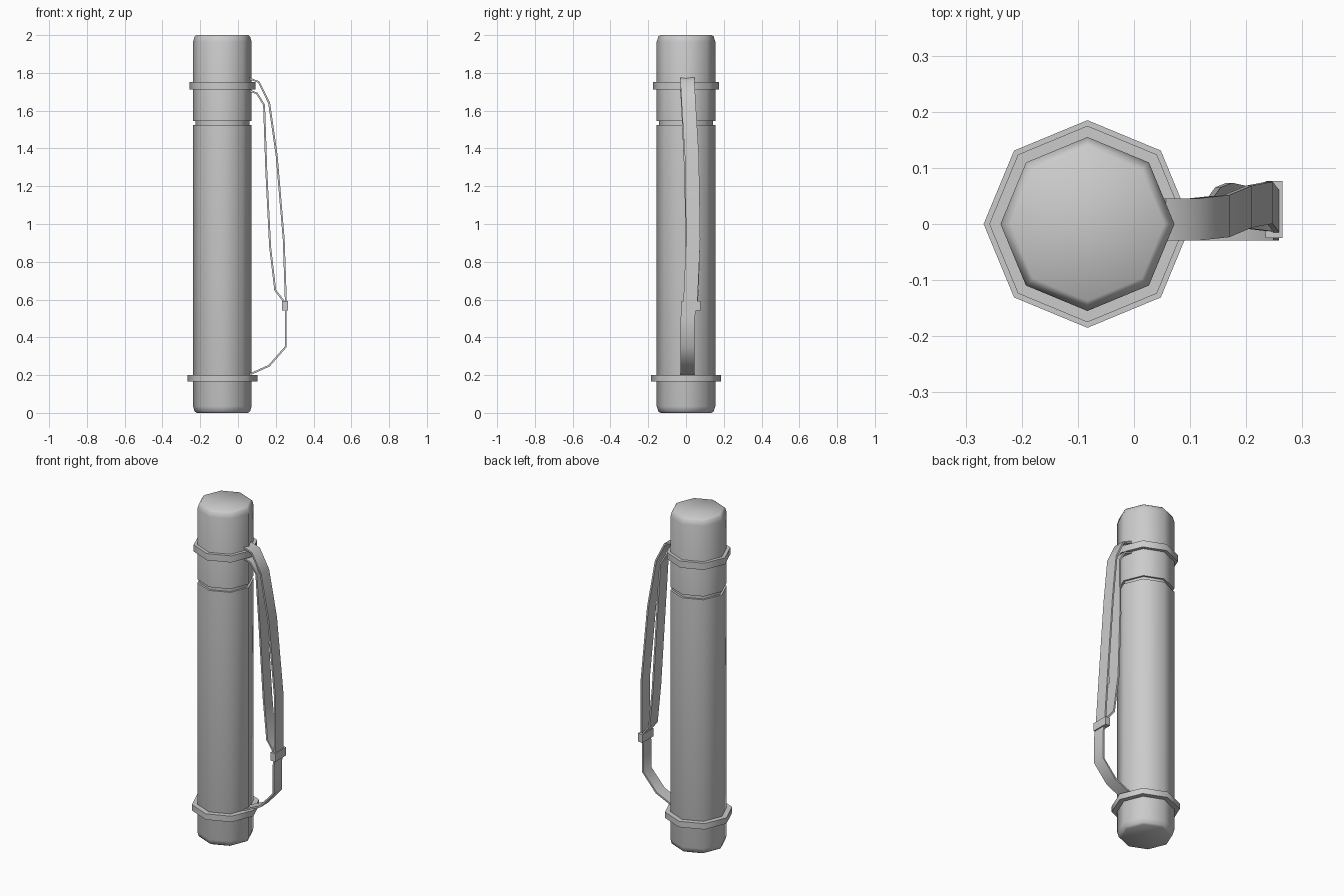
import bpy, bmesh, math
from mathutils import Vector

cube = bpy.data.objects.get("Cube")
if cube:
    bpy.data.objects.remove(cube, do_unlink=True)

GREY = (0.6, 0.6, 0.6, 1)
grey = bpy.data.materials.new("plain grey")
grey.use_nodes = True
grey.diffuse_color = GREY
grey.node_tree.nodes["Principled BSDF"].inputs["Base Color"].default_value = GREY

AXIS_X = -0.083   # centre line of the tube
SIDES = 8


def finish(name, bm, angle=50):
    bmesh.ops.recalc_face_normals(bm, faces=bm.faces)
    mesh = bpy.data.meshes.new(name)
    bm.to_mesh(mesh)
    bm.free()
    mesh.materials.append(grey)
    obj = bpy.data.objects.new(name, mesh)
    bpy.context.collection.objects.link(obj)
    bpy.ops.object.select_all(action="DESELECT")
    obj.select_set(True)
    bpy.context.view_layer.objects.active = obj
    bpy.ops.object.shade_smooth_by_angle(angle=math.radians(angle))
    return obj


def loft(name, loops, closed=False, angle=50):
    """Skin a row of vertex loops, capping the ends unless closed."""
    bm = bmesh.new()
    rows = [[bm.verts.new(p) for p in loop] for loop in loops]
    pairs = list(zip(rows, rows[1:]))
    if closed:
        pairs.append((rows[-1], rows[0]))
    else:
        bm.faces.new(rows[0])
        bm.faces.new(rows[-1])
    n = len(rows[0])
    for a, b in pairs:
        for i in range(n):
            j = (i + 1) % n
            bm.faces.new((a[i], a[j], b[j], b[i]))
    return finish(name, bm, angle)


def octagon(radius, z):
    steps = [math.tau * i / SIDES for i in range(SIDES)]
    return [(AXIS_X + radius * math.cos(t), radius * math.sin(t), z) for t in steps]


def turned(name, profile, closed=False):
    return loft(name, [octagon(r, z) for r, z in profile], closed)


def band(name, radius, low, high):
    inner = 0.148
    return turned(name, [(inner, low), (radius, low), (radius, high), (inner, high)], True)


def strap(name, path, width=0.075, thick=0.01):
    """Flat ribbon along a path, its width lying along y."""
    pts = [Vector(p) for p in path]
    half = Vector((0, width / 2, 0))
    loops = []
    for i, p in enumerate(pts):
        run = pts[min(i + 1, len(pts) - 1)] - pts[max(i - 1, 0)]
        out = Vector((-run.z, 0, run.x)).normalized() * thick / 2
        loops.append([p - half - out, p + half - out, p + half + out, p - half + out])
    return loft(name, loops)


# Tube with bevelled ends and the lid groove
turned("tube_body", [
    (0.135, 0), (0.147, 0.008), (0.155, 0.035),
    (0.155, 1.525), (0.143, 1.525), (0.143, 1.545), (0.155, 1.545),
    (0.155, 1.965), (0.147, 1.992), (0.137, 2)])

# Bands that hold the strap
band("upper_band", 0.175, 1.713, 1.753)
band("lower_band", 0.185, 0.165, 0.2)

# Carrying strap: long outer run and the doubled-back inner run
strap("outer_strap", [
    (0.055, 0.008, 1.772), (0.11, 0.008, 1.752), (0.165, 0.014, 1.64),
    (0.205, 0.031, 1.36), (0.242, 0.038, 0.92), (0.253, 0.024, 0.6),
    (0.253, 0.008, 0.5), (0.253, 0.008, 0.35), (0.165, 0.008, 0.25),
    (0.055, 0.008, 0.2)])
strap("inner_strap", [
    (0.055, 0.008, 1.708), (0.1, 0.008, 1.692), (0.138, 0.012, 1.63),
    (0.15, 0.028, 1.28), (0.17, 0.036, 0.88), (0.197, 0.03, 0.65),
    (0.247, 0.024, 0.585)])

# Buckle joining the two runs
loft("buckle", [[(x, y, z) for x, y in
                 ((0.234, -0.025), (0.265, -0.025), (0.265, 0.077), (0.234, 0.077))]
                for z in (0.543, 0.592)], angle=30)
